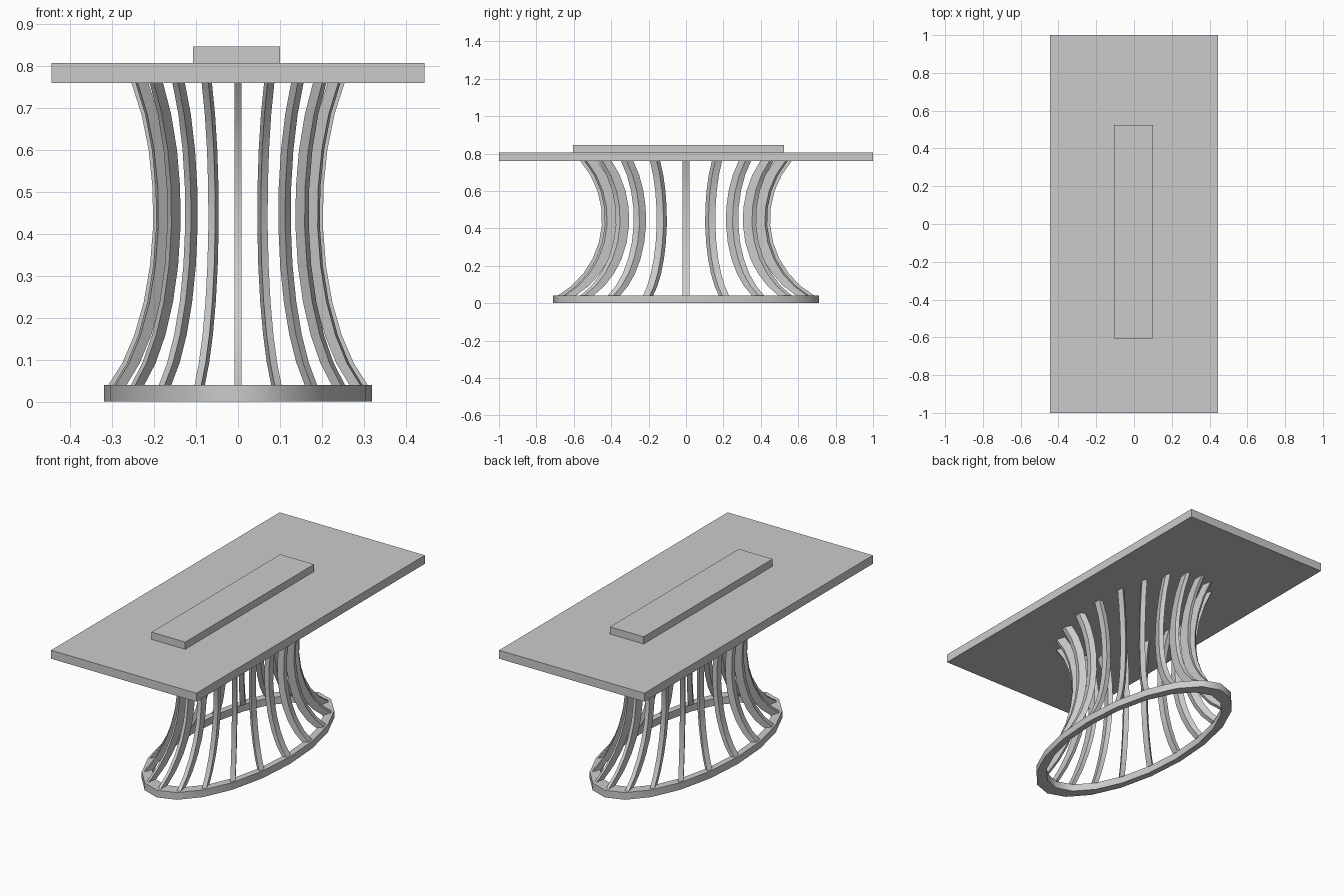
import bpy, bmesh, math

cube = bpy.data.objects.get("Cube")
if cube:
    bpy.data.objects.remove(cube, do_unlink=True)

grey = bpy.data.materials.new("plain_grey")
grey.use_nodes = True
grey.diffuse_color = (0.6, 0.6, 0.6, 1)
grey.node_tree.nodes["Principled BSDF"].inputs["Base Color"].default_value = (0.6, 0.6, 0.6, 1)

SLATS = 20
SQUASH = 0.45  # the base is a round form narrowed across x


def finish(bm, name, smooth_angle=None):
    bmesh.ops.recalc_face_normals(bm, faces=bm.faces)
    mesh = bpy.data.meshes.new(name)
    bm.to_mesh(mesh)
    bm.free()
    mesh.materials.append(grey)
    obj = bpy.data.objects.new(name, mesh)
    bpy.context.collection.objects.link(obj)
    if smooth_angle:
        bpy.ops.object.select_all(action='DESELECT')
        obj.select_set(True)
        bpy.context.view_layer.objects.active = obj
        bpy.ops.object.shade_smooth_by_angle(angle=math.radians(smooth_angle))
    return obj


def slab(name, x0, x1, y0, y1, z0, z1):
    bm = bmesh.new()
    bmesh.ops.create_cube(bm, size=1)
    for v in bm.verts:
        v.co = (x1 if v.co.x > 0 else x0, y1 if v.co.y > 0 else y0, z1 if v.co.z > 0 else z0)
    return finish(bm, name)


def loft(bm, sections, closed):
    """Skin a row of four-point sections."""
    rows = [[bm.verts.new(p) for p in s] for s in sections]
    pairs = list(zip(rows, rows[1:]))
    if closed:
        pairs.append((rows[-1], rows[0]))
    else:
        bm.faces.new(rows[0])
        bm.faces.new(rows[-1])
    for a, b in pairs:
        for i in range(4):
            j = (i + 1) % 4
            bm.faces.new((a[i], a[j], b[j], b[i]))


def place(r, side, z, angle):
    """Radial and sideways position turned about z, then narrowed."""
    c, s = math.cos(angle), math.sin(angle)
    return ((r * c - side * s) * SQUASH, r * s + side * c, z)


# Table top and the raised panel on it
slab("table_top", -0.445, 0.445, -1, 1, 0.76, 0.807)
slab("raised_panel", -0.107, 0.1, -0.605, 0.523, 0.807, 0.847)

# Oval floor ring
ring = bmesh.new()
loft(ring, [[place(r, 0, z, i * math.tau / SLATS)
             for r, z in ((0.71, 0), (0.71, 0.04), (0.635, 0.04), (0.635, 0))]
            for i in range(SLATS)], True)
finish(ring, "floor_ring", 50)

# Waisted slats: each follows an arc bowed towards the middle
STEPS, BOW, WAIST, DEPTH, HALF = 9, 0.473, 0.45, 0.06, 0.019
low, high = math.asin((0.038 - WAIST) / BOW), math.asin((0.761 - WAIST) / BOW)
for k in range(SLATS):
    turn = k * math.tau / SLATS
    sections = []
    for i in range(STEPS + 1):
        a = low + (high - low) * i / STEPS
        outer = 0.449 + BOW * (1 - math.cos(a))
        z = WAIST + BOW * math.sin(a)
        sections.append([place(r, s, z, turn) for r, s in
                         ((outer, -HALF), (outer, HALF), (outer - DEPTH, HALF), (outer - DEPTH, -HALF))])
    bm = bmesh.new()
    loft(bm, sections, False)
    finish(bm, f"slat_{k + 1}", 30)
